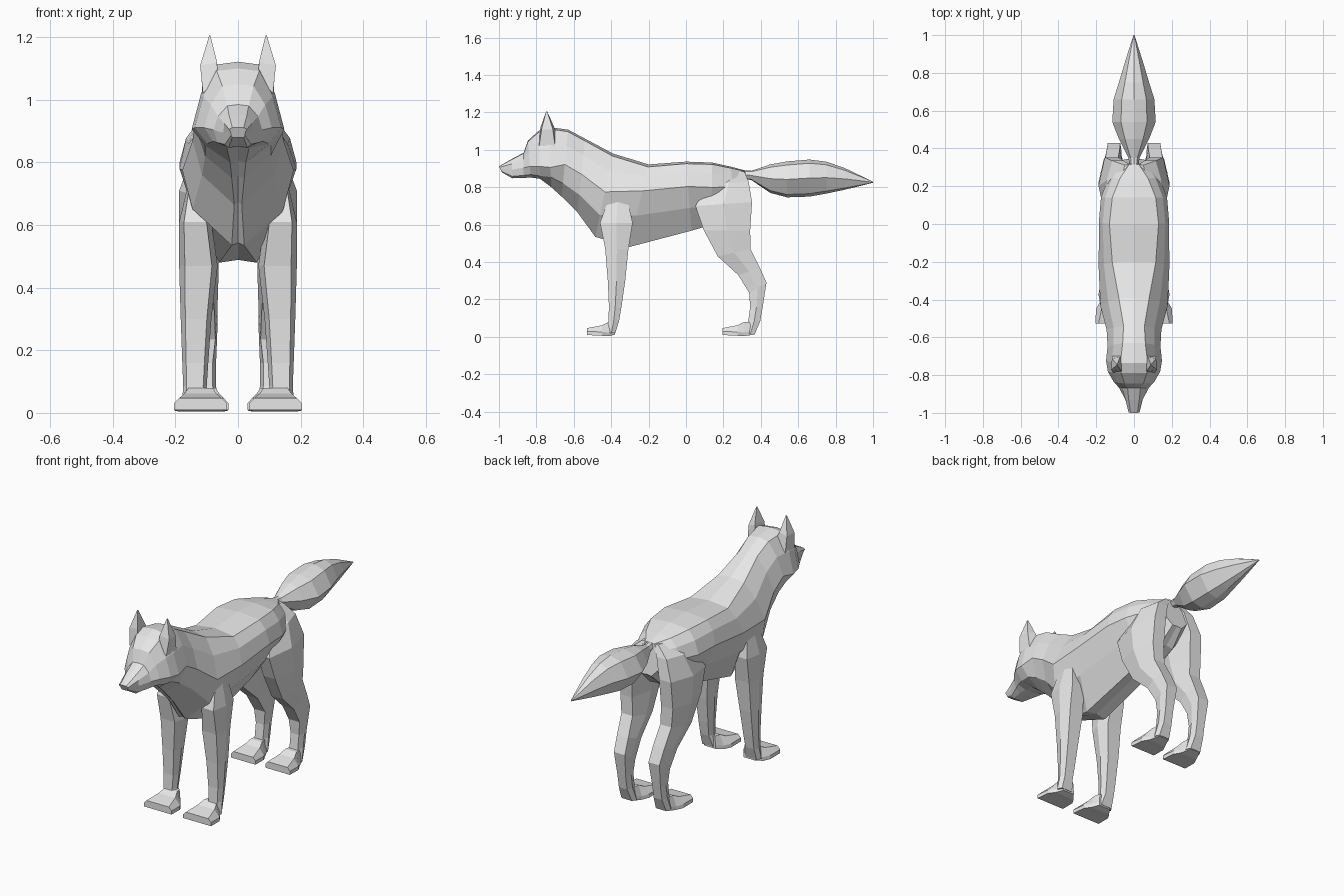
import bpy, bmesh

fur = bpy.data.materials.new("grey fur")
fur.diffuse_color = (0.8, 0.8, 0.8, 1)


def loft(name, rings, mirror=False):
    """Skin a list of equal-length point rings with capped ends."""
    bm = bmesh.new()
    loops = [[bm.verts.new(p) for p in ring] for ring in rings]
    n = len(loops[0])
    for a, b in zip(loops, loops[1:]):
        for i in range(n):
            j = (i + 1) % n
            bm.faces.new((a[i], a[j], b[j], b[i]))
    bm.faces.new(loops[0])
    bm.faces.new(loops[-1])
    bmesh.ops.recalc_face_normals(bm, faces=bm.faces)
    me = bpy.data.meshes.new(name)
    bm.to_mesh(me)
    bm.free()
    me.materials.append(fur)
    ob = bpy.data.objects.new(name, me)
    bpy.context.collection.objects.link(ob)
    if mirror:
        ob.modifiers.new("other side", 'MIRROR')
    return ob


def body_ring(yt, zt, yb, zb, wt, wm, fm, wl, fl, wb):
    """Symmetric slanted section: back strip, widest line, lower line, keel."""
    def at(w, f):
        return (w, yb + (yt - yb) * f, zb + (zt - zb) * f)
    half = [at(wt, 0.97), at(wm * 0.5 + wt * 0.5 + 0.008, (fm + 1.04) / 2),
            at(wm, fm), at(wl, fl), at(wb, 0)]
    return [at(0, 1)] + half + [at(0, 0.02)] + [(-x, y, z) for x, y, z in reversed(half)]


# head, neck and trunk: top y z, bottom y z, strip width,
# side width+height, lower width+height, keel width
stations = [
    (-1.00, .912, -.985, .88, .018, .024, .60, .022, .2, .018),
    (-.93, .952, -.93, .848, .028, .046, .45, .042, .1, .03),
    (-.868, .985, -.868, .85, .034, .078, .40, .066, .1, .035),
    (-.845, 1.05, -.83, .852, .05, .108, .30, .08, .08, .035),
    (-.79, 1.10, -.78, .845, .068, .138, .26, .098, .06, .035),
    (-.735, 1.122, -.72, .80, .072, .148, .33, .105, .17, .025),
    (-.63, 1.108, -.665, .75, .06, .140, .48, .105, .2, .02),
    (-.54, 1.06, -.58, .665, .055, .145, .52, .115, .24, .012),
    (-.39, .98, -.485, .535, .08, .178, .54, .145, .26, .02),
    (-.20, .922, -.305, .48, .115, .187, .68, .14, .38, .06),
    (0.0, .937, .03, .568, .13, .186, .64, .14, .33, .055),
    (.14, .932, .14, .60, .115, .175, .6, .12, .3, .05),
    (.24, .91, .26, .64, .075, .135, .6, .10, .3, .04),
    (.315, .89, .345, .72, .025, .080, .5, .07, .25, .03),
]
loft("body", [body_ring(*s) for s in stations])


def leg_ring(z, y0, y1, x0, x1, tilt=0.0, flat=0.35):
    """Six-sided leg section, with the back edge raised by tilt."""
    ym, xm = (y0 + y1) / 2, (x0 + x1) / 2
    q = (x1 - x0) * flat
    return [(xm - q, y0, z), (xm + q, y0, z), (x1, ym, z + tilt / 2),
            (xm + q, y1, z + tilt), (xm - q, y1, z + tilt), (x0, ym, z + tilt / 2)]


# front legs: height, y range, x range
front = [
    (.72, -.42, -.31, .12, .162), (.61, -.46, -.285, .085, .188),
    (.47, -.432, -.308, .065, .188), (.30, -.418, -.325, .085, .183),
    (.16, -.412, -.345, .095, .178), (.085, -.415, -.358, .10, .175),
    (.02, -.42, -.378, .085, .18),
]
loft("front_leg", [leg_ring(*r) for r in front], True)

# hind legs: thigh, hock and shank
hind = [
    (.885, .21, .312, .008, .06, 0, .3), (.82, .125, .335, .025, .145, .01, .25),
    (.70, .05, .353, .05, .188, .02, .26),
    (.57, .095, .343, .06, .188, 0, .28), (.43, .17, .345, .062, .175, .04, .3),
    (.33, .28, .395, .065, .155, .04, .38), (.235, .338, .43, .066, .145, .055, .42),
    (.16, .343, .41, .07, .142), (.085, .333, .397, .07, .142),
    (.015, .32, .368, .06, .15),
]
loft("hind_leg", [leg_ring(*r) for r in hind], True)


def paw(name, x, y0, y1, w):
    """Wedge paw with a broad toe and a sloped top."""
    rings = []
    for y, w0, w1, z0, z1 in ((y0, w, w * .8, .01, .047), (y0 + .08, w * .95, w * .6, .006, .062),
                              (y0 + .115, w * .7, w * .45, .004, .08), (y1, w * .4, w * .35, .012, .08)):
        rings.append([(x - w0, y, z0), (x + w0, y, z0), (x + w0, y, z0 + .02),
                      (x + w1, y, z1), (x - w1, y, z1), (x - w0, y, z0 + .02)])
    loft(name, rings, True)


paw("front_paw", .12, -.528, -.38, .085)
paw("hind_paw", .105, .195, .365, .075)

# bushy tail: y, top, bottom, width
tail = []
for y, zt, zb, w in ((.29, .892, .85, .018), (.35, .888, .838, .03), (.45, .922, .77, .08),
                     (.54, .938, .746, .115), (.66, .948, .75, .108), (.75, .937, .766, .08),
                     (.85, .902, .787, .05), (1.0, .83, .824, .003)):
    h = zt - zb
    half = [(w * .6, y, zt - h * .1), (w, y, zb + h * .5), (w * .5, y, zb + h * .08)]
    tail.append([(0, y, zt)] + half + [(0, y, zb)] + [(-a, b, c) for a, b, c in reversed(half)])
loft("tail", tail)

# pointed ears
ear_base = [(.064, -.785, 1.07), (.112, -.785, 1.02), (.115, -.70, 1.02), (.062, -.69, 1.08)]
ear_mid = [(.067, -.778, 1.12), (.121, -.772, 1.11), (.117, -.712, 1.11), (.075, -.706, 1.125)]
ear_tip = [(.088, -.748, 1.205), (.092, -.748, 1.205), (.092, -.742, 1.205), (.088, -.742, 1.205)]
loft("ear", [ear_base, ear_mid, ear_tip], True)
